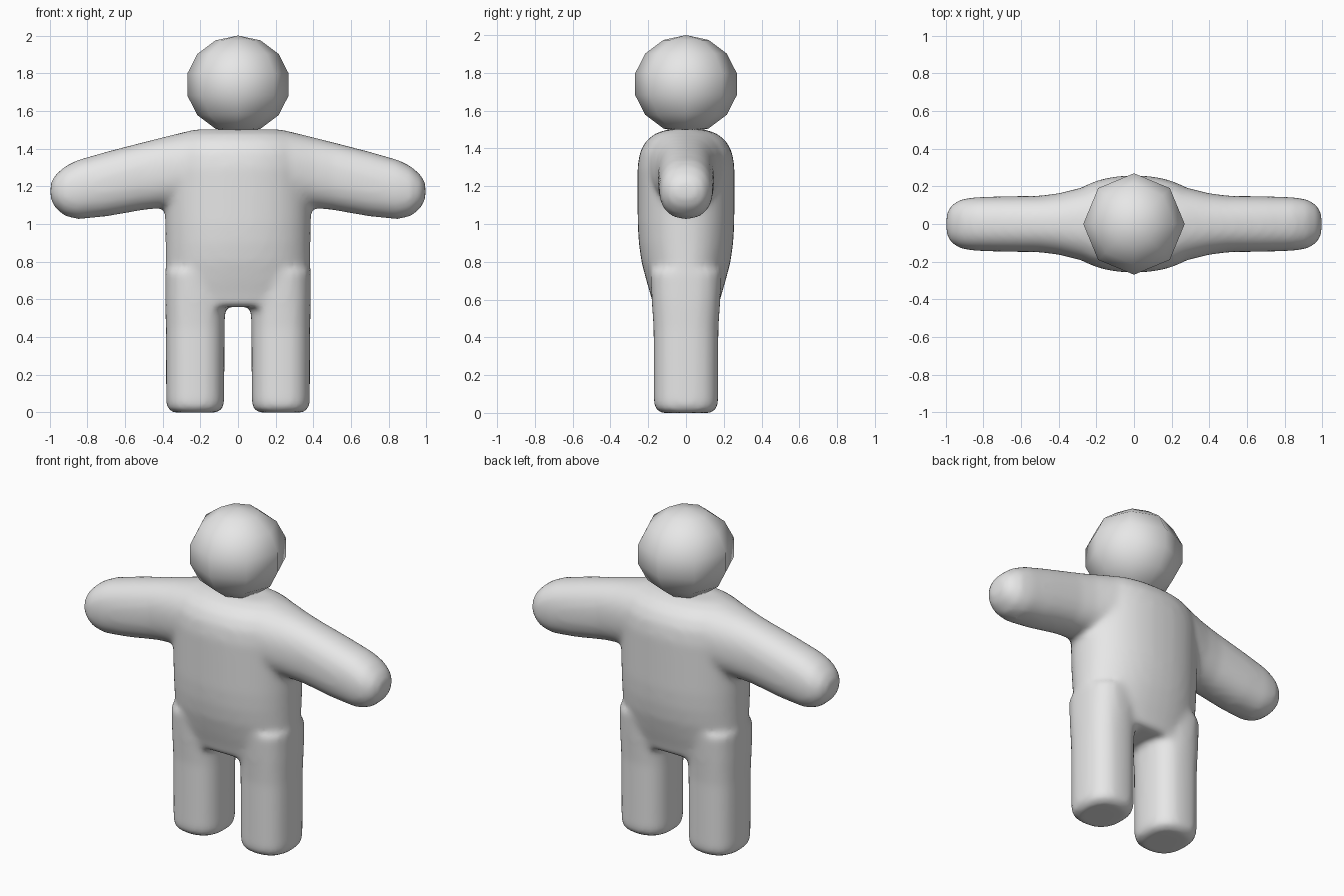
import bpy, bmesh, math
from mathutils import Vector

cube = bpy.data.objects.get("Cube")
if cube:
    bpy.data.objects.remove(cube, do_unlink=True)

grey = bpy.data.materials.new("light_grey")
grey.use_nodes = True
colour = (0.8, 0.8, 0.8, 1)
grey.diffuse_color = colour
grey.node_tree.nodes["Principled BSDF"].inputs["Base Color"].default_value = colour


def add_object(name, bm):
    bmesh.ops.recalc_face_normals(bm, faces=bm.faces)
    for f in bm.faces:
        f.smooth = True
    mesh = bpy.data.meshes.new(name)
    bm.to_mesh(mesh)
    bm.free()
    mesh.materials.append(grey)
    obj = bpy.data.objects.new(name, mesh)
    bpy.context.collection.objects.link(obj)
    return obj


def loft(bm, sections, power, sides=40):
    """Skin superellipse sections given as (centre, half axis u, half axis v)."""
    rings = []
    for centre, u, v in sections:
        ring = []
        for i in range(sides):
            a = math.tau * i / sides
            c, s = math.cos(a), math.sin(a)
            p = (centre + u * math.copysign(abs(c) ** (2 / power), c)
                 + v * math.copysign(abs(s) ** (2 / power), s))
            ring.append(bm.verts.new(p))
        rings.append(ring)
    for a, b in zip(rings, rings[1:]):
        for i in range(sides):
            j = (i + 1) % sides
            bm.faces.new((a[i], a[j], b[j], b[i]))
    bm.faces.new(rings[0][::-1])
    bm.faces.new(rings[-1])


def upright(x, z, rx, ry):
    return Vector((x, 0, z)), Vector((rx, 0, 0)), Vector((0, ry, 0))


body = bmesh.new()

# Torso: height, half width, half depth
torso = [(0.56, 0.37, 0.172), (0.62, 0.382, 0.186), (0.7, 0.383, 0.21),
         (0.8, 0.384, 0.236), (0.9, 0.385, 0.25), (1.0, 0.387, 0.256),
         (1.3, 0.39, 0.257), (1.38, 0.38, 0.245), (1.44, 0.35, 0.212),
         (1.48, 0.3, 0.162), (1.503, 0.22, 0.09)]
loft(body, [upright(0, *s) for s in torso], 2.2)

# Legs: height, half width, half depth
leg = [(0, 0.118, 0.13), (0.015, 0.143, 0.157), (0.045, 0.154, 0.17),
       (0.45, 0.156, 0.172), (0.6, 0.16, 0.182), (0.75, 0.16, 0.19)]

# Arms: distance out, top, bottom, half depth
arm = [(0, 1.5, 1.1, 0.25), (0.25, 1.497, 1.1, 0.2), (0.4, 1.46, 1.085, 0.163),
       (0.5, 1.435, 1.075, 0.15), (0.7, 1.383, 1.04, 0.147),
       (0.85, 1.34, 1.025, 0.142), (0.92, 1.305, 1.043, 0.13),
       (0.97, 1.26, 1.085, 0.1), (0.995, 1.215, 1.135, 0.055)]

for side in (1, -1):
    loft(body, [upright(side * 0.227, *s) for s in leg], 2.5)
    loft(body, [(Vector((side * x, 0, (top + low) / 2)), Vector((0, d, 0)),
                 Vector((0, 0, (top - low) / 2))) for x, top, low, d in arm], 2.3)

# Fuse the limbs and torso into one soft skin
body_obj = add_object("body", body)
fuse = body_obj.modifiers.new("fuse", 'REMESH')
fuse.mode = 'VOXEL'
fuse.voxel_size = 0.018
fuse.use_smooth_shade = True
soften = body_obj.modifiers.new("soften", 'SMOOTH')
soften.factor = 0.5
soften.iterations = 10

# Head: coarse ball, slightly flattened
head = bmesh.new()
bmesh.ops.create_uvsphere(head, u_segments=8, v_segments=7, radius=1)
bmesh.ops.scale(head, vec=(0.276, 0.276, 0.26), verts=head.verts)
bmesh.ops.translate(head, vec=(0, 0, 1.74), verts=head.verts)
add_object("head", head)
